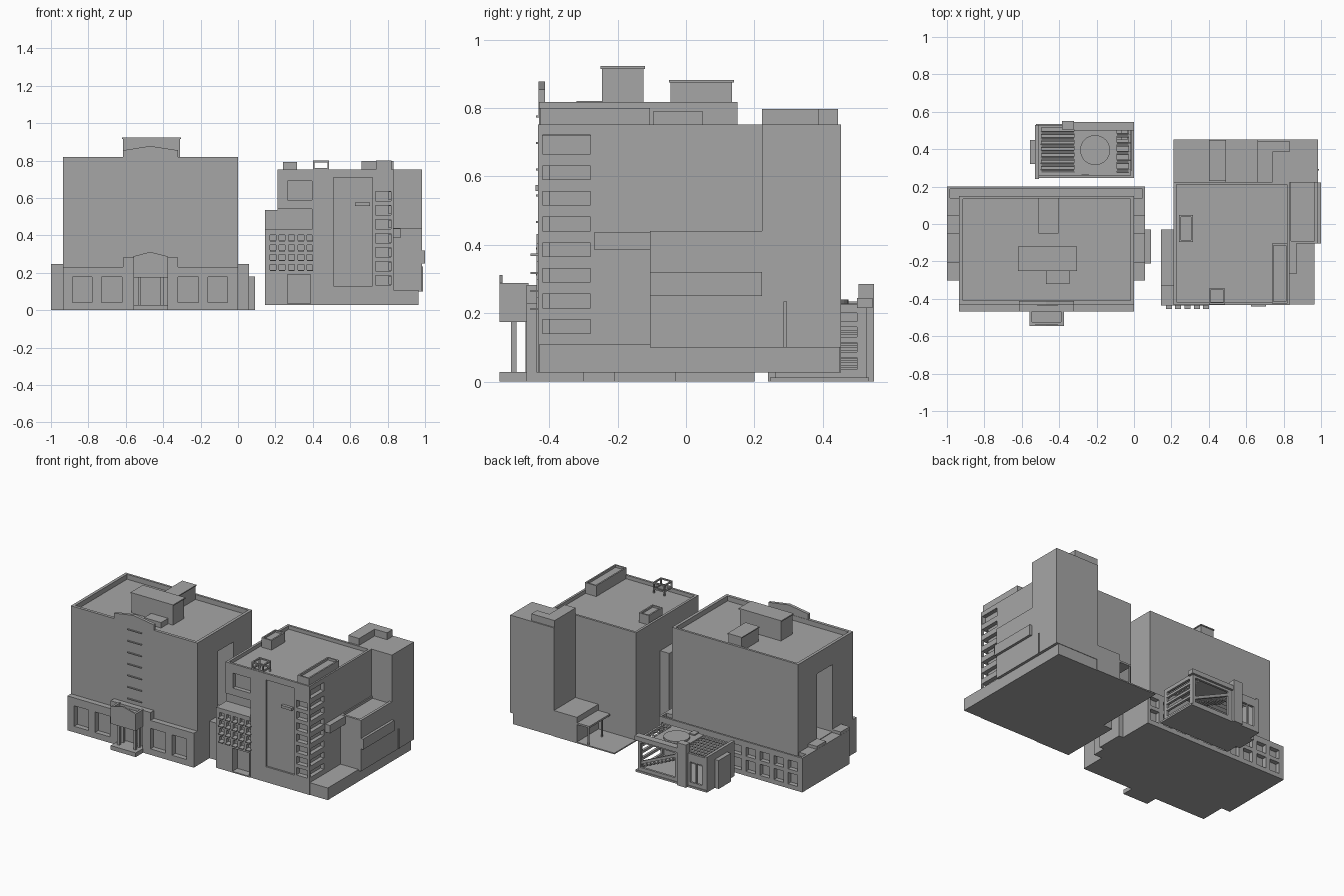
import bpy, bmesh, math
from mathutils import Matrix

grey = bpy.data.materials.new("stone grey")
grey.diffuse_color = (0.38, 0.38, 0.38, 1)


def finish(name, bm):
    bmesh.ops.recalc_face_normals(bm, faces=bm.faces)
    me = bpy.data.meshes.new(name)
    bm.to_mesh(me)
    bm.free()
    me.materials.append(grey)
    ob = bpy.data.objects.new(name, me)
    bpy.context.collection.objects.link(ob)
    return ob


def add_box(bm, b, tilt=0):
    x0, x1, y0, y1, z0, z1 = b
    m = (Matrix.Translation(((x0 + x1) / 2, (y0 + y1) / 2, (z0 + z1) / 2))
         @ Matrix.Rotation(tilt, 4, 'X') @ Matrix.Diagonal((x1 - x0, y1 - y0, z1 - z0, 1)))
    bmesh.ops.create_cube(bm, size=1, matrix=m)


def boxes(name, items, cuts=(), tilt=0):
    """One object from boxes (x0, x1, y0, y1, z0, z1), with box-shaped openings cut out."""
    bm = bmesh.new()
    for b in items:
        add_box(bm, b, tilt)
    ob = finish(name, bm)
    if cuts:
        cutter = boxes("cutter", cuts)
        cutter.hide_render = True
        mod = ob.modifiers.new("openings", 'BOOLEAN')
        mod.operation, mod.solver, mod.object = 'DIFFERENCE', 'EXACT', cutter
        mod.use_self = True
        dg = bpy.context.evaluated_depsgraph_get()
        me = bpy.data.meshes.new_from_object(ob.evaluated_get(dg))
        ob.modifiers.clear()
        ob.data = me
        bpy.data.objects.remove(cutter)
    return ob


def prism(name, pts, y0, y1):
    """Profile in x, z extruded along y."""
    bm = bmesh.new()
    f = bm.faces.new([bm.verts.new((x, y0, z)) for x, z in pts])
    r = bmesh.ops.extrude_face_region(bm, geom=[f])
    vs = [v for v in r["geom"] if isinstance(v, bmesh.types.BMVert)]
    bmesh.ops.translate(bm, verts=vs, vec=(0, y1 - y0, 0))
    return finish(name, bm)


# ---------- left block ----------
boxes("left_block_body", [(-0.935, 0.0, -0.43, 0.15, 0, 0.818)], [
    (-0.915, -0.02, -0.41, 0.135, 0.785, 0.9),
    (-1.0, -0.80, -0.21, -0.05, 0.232, 0.68),
    (-0.13, 0.1, -0.21, -0.05, 0.232, 0.68)])
prism("left_block_pediment", [(-0.615, 0.78), (-0.32, 0.78), (-0.32, 0.855),
                              (-0.47, 0.878), (-0.615, 0.855)], -0.432, -0.412)
boxes("facade_ledges", [(-0.515, -0.41, -0.438, -0.428, 0.31 + 0.077 * i, 0.316 + 0.077 * i)
                        for i in range(7)])
# roof plant rooms with thin caps
boxes("left_roof_rooms", [
    (-0.615, -0.31, -0.245, -0.125, 0.78, 0.915), (-0.62, -0.305, -0.25, -0.12, 0.915, 0.923),
    (-0.505, -0.41, -0.045, 0.135, 0.78, 0.875), (-0.51, -0.405, -0.05, 0.14, 0.875, 0.882),
    (-0.47, -0.345, -0.32, -0.24, 0.78, 0.821)])
# podium with two rows of rear windows
rear = [(-0.965 + 0.104 * i, -0.895 + 0.104 * i, 0.17, 0.25, z0, z1)
        for i in range(10) for z0, z1 in ((0.03, 0.105), (0.13, 0.19))]
boxes("left_podium", [(-1, 0.06, -0.30, 0.20, 0, 0.228)],
      rear + [(-0.985, 0.045, 0.14, 0.187, 0.205, 0.3)])
boxes("podium_piers", [(x, x + 0.064, y, y + 0.095, 0.1, 0.248)
                       for x in (-0.999, -0.005) for y in (-0.302, -0.05)])
boxes("side_entry", [(0.05, 0.092, -0.21, -0.03, 0, 0.18)])
# street front with shop windows and doorway
shop = [(-0.885, -0.78), (-0.73, -0.62), (-0.32, -0.21), (-0.16, -0.055)]
boxes("shop_front", [(-0.935, 0.0, -0.467, -0.42, 0, 0.23)],
      [(a, b, -0.5, -0.433, 0.04, 0.177) for a, b in shop] +
      [(-0.56, -0.38, -0.5, -0.435, 0.028, 0.175)])
boxes("shop_front_raised_parapet", [(-0.615, -0.32, -0.467, -0.43, 0.2, 0.283)])
# entrance porch
boxes("porch_step", [(-0.56, -0.375, -0.545, -0.46, 0, 0.028)])
boxes("porch_roof", [(-0.56, -0.375, -0.54, -0.46, 0.175, 0.288)],
      [(-0.545, -0.39, -0.525, -0.4, 0.265, 0.4)])
prism("porch_gable", [(-0.56, 0.175), (-0.375, 0.175), (-0.375, 0.288),
                      (-0.47, 0.312), (-0.56, 0.288)], -0.546, -0.536)
boxes("porch_columns", [(x, x + 0.016, y, y + 0.016, 0.02, 0.18)
                        for x in (-0.535, -0.415) for y in (-0.512, -0.47)])

# ---------- small pavilion behind ----------
boxes("pavilion_floor", [(-0.525, 0.0, 0.245, 0.535, 0, 0.012)])
boxes("pavilion_walls", [(-0.51, -0.015, 0.26, 0.53, 0.005, 0.225)], [
    (-0.495, -0.03, 0.275, 0.515, 0.02, 0.3),           # hollow inside
    (-0.29, -0.035, 0.5, 0.6, 0.035, 0.2),              # wide rear opening
    (-0.49, -0.45, 0.5, 0.6, 0.035, 0.17),
    (-0.44, -0.40, 0.5, 0.6, 0.035, 0.17),
    (-0.05, 0.1, 0.29, 0.5, 0.035, 0.2)])               # slatted end opening
boxes("pavilion_end_slats", [(-0.028, -0.012, 0.285, 0.505, z, z + 0.016)
                             for z in (0.07, 0.115, 0.16)])
boxes("pavilion_roof", [(-0.32, -0.09, 0.265, 0.525, 0.21, 0.228)])
boxes("pavilion_louvres_left", [(-0.50, -0.315, y, y + 0.022, 0.213, 0.221) for y in
                                [0.272 + 0.034 * i for i in range(7)]], tilt=0.6)
boxes("pavilion_louvres_right", [(-0.095, -0.02, y, y + 0.022, 0.213, 0.221) for y in
                                 [0.275 + 0.047 * i for i in range(5)]], tilt=0.6)
boxes("pavilion_rear_beam", [(-0.32, 0.0, 0.50, 0.545, 0.215, 0.245)])
boxes("pavilion_tower", [(-0.385, -0.32, 0.505, 0.55, 0, 0.285)])
boxes("pavilion_side_room", [(-0.557, -0.505, 0.32, 0.45, 0, 0.19)])
boxes("pavilion_side_wall", [(-0.528, -0.508, 0.24, 0.53, 0, 0.235)])
boxes("pavilion_roof_hatch", [(-0.28, -0.24, 0.262, 0.31, 0.22, 0.236)])
bm = bmesh.new()
bmesh.ops.create_cone(bm, cap_ends=True, segments=32, radius1=0.08, radius2=0.08, depth=0.016,
                      matrix=Matrix.Translation((-0.208, 0.395, 0.232)))
finish("pavilion_round_skylight", bm)
# stair inside the rear opening
prism("pavilion_stair_rail", [(-0.29, 0.17), (-0.29, 0.19), (-0.035, 0.075), (-0.035, 0.055)],
      0.512, 0.526)
boxes("pavilion_stair", [(-0.29 + 0.028 * i, -0.26 + 0.028 * i, 0.45, 0.512,
                          0.142 - 0.0126 * i, 0.15 - 0.0126 * i) for i in range(9)])

# ---------- right block ----------
corner = []
for i in range(8):
    z = 0.135 + 0.075 * i
    h = 0.05 if i < 7 else 0.065
    if i < 7:
        corner.append((0.735, 0.818, -0.5, -0.40, z, z + h))
    corner.append((0.805, 0.9, -0.42, -0.28, z + 0.006, z + h - 0.004))
boxes("right_block_body", [(0.212, 0.832, -0.433, 0.225, 0.027, 0.752)], corner + [
    (0.228, 0.817, -0.418, 0.21, 0.728, 0.9),            # sunken roof
    (0.1, 0.395, -0.5, -0.33, 0, 0.542),                 # corner terrace
    (0.265, 0.395, -0.5, -0.405, 0.59, 0.69),            # upper window
    (0.51, 0.72, -0.5, -0.421, 0.13, 0.71)])             # tall panel
boxes("panel_canopy", [(0.625, 0.705, -0.44, -0.42, 0.557, 0.575)])
cols = [0.17 + 0.05 * i for i in range(5)]
rows = [0.215 + 0.053 * i for i in range(4)]
boxes("annex_front", [(0.145, 0.395, -0.437, -0.33, 0.027, 0.432)],
      [(x, x + 0.032, -0.5, -0.415, z, z + 0.029) for x in cols for z in rows] +
      [(0.265, 0.388, -0.5, -0.385, 0.035, 0.19)])
boxes("annex_window_sills", [(x, x + 0.032, -0.455, -0.43, z - 0.006, z)
                             for x in cols for z in rows])
boxes("annex_rear", [(0.145, 0.22, -0.33, -0.03, 0.027, 0.535)])
# low base, rear tower and stepped side wing
boxes("right_podium", [(0.49, 0.965, -0.43, 0.45, 0.027, 0.108)])
boxes("rear_tower", [(0.66, 0.983, 0.222, 0.453, 0.1, 0.752)])
boxes("side_wing", [(0.82, 0.983, -0.105, 0.23, 0.1, 0.44)],
      [(0.84, 0.965, -0.09, 0.222, 0.425, 0.5)])
boxes("side_wing_band", [(0.97, 1.0, -0.105, 0.222, 0.25, 0.32)])
boxes("side_balcony", [(0.82, 0.868, -0.268, -0.10, 0.385, 0.438)])
boxes("side_post", [(0.97, 0.988, 0.285, 0.295, 0.1, 0.235)])
# rear yard, steps and canopy
boxes("rear_step_block", [(0.49, 0.67, 0.22, 0.453, 0.027, 0.2)])
boxes("rear_yard", [(0.212, 0.50, 0.22, 0.453, 0.027, 0.035)])
boxes("rear_canopy", [(0.40, 0.495, 0.23, 0.45, 0.15, 0.162)] +
      [(0.405, 0.413, y, y + 0.008, 0.03, 0.155) for y in (0.3, 0.44)])
# roof structures
boxes("right_roof_box", [(0.24, 0.315, -0.095, 0.048, 0.72, 0.792)],
      [(0.25, 0.305, -0.085, 0.038, 0.78, 0.9)])
boxes("right_roof_long_room", [(0.737, 0.822, -0.425, -0.105, 0.72, 0.8)],
      [(0.747, 0.812, -0.415, -0.115, 0.785, 0.9)])
boxes("rear_tower_cap", [(0.66, 0.74, 0.222, 0.386, 0.74, 0.798),
                         (0.66, 0.832, 0.386, 0.445, 0.74, 0.798)])
x0, x1, y0, y1, t = 0.40, 0.487, -0.43, -0.345, 0.009
boxes("roof_open_frame",
      [(x, x + t, y, y + t, 0.72, 0.80) for x in (x0, x1 - t) for y in (y0, y1 - t)] +
      [(x0, x1, y, y + t, z, z + t) for y in (y0, y1 - t) for z in (0.752, 0.791)] +
      [(x, x + t, y0, y1, z, z + t) for x in (x0, x1 - t) for z in (0.752, 0.791)])
